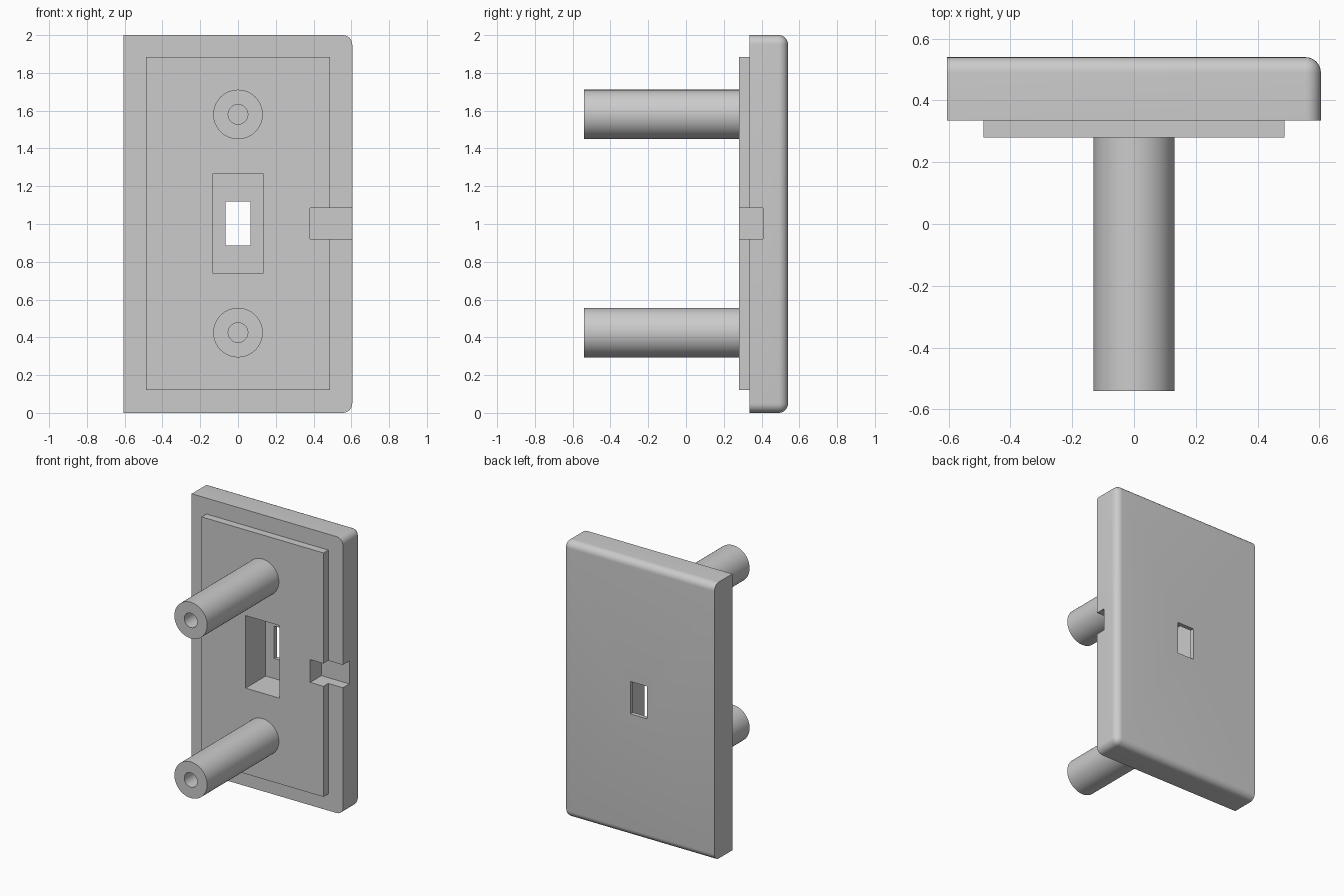
import bpy, bmesh
from mathutils import Matrix, Vector

cube = bpy.data.objects.get("Cube")
if cube:
    bpy.data.objects.remove(cube, do_unlink=True)

grey = bpy.data.materials.new("light_grey")
grey.use_nodes = True
grey.diffuse_color = (0.6, 0.6, 0.6, 1)
bsdf = next(n for n in grey.node_tree.nodes if n.type == 'BSDF_PRINCIPLED')
bsdf.inputs["Base Color"].default_value = grey.diffuse_color


def add_object(name, bm):
    mesh = bpy.data.meshes.new(name)
    bmesh.ops.recalc_face_normals(bm, faces=bm.faces)
    bm.to_mesh(mesh)
    bm.free()
    mesh.materials.append(grey)
    obj = bpy.data.objects.new(name, mesh)
    bpy.context.collection.objects.link(obj)
    return obj


def box_mesh(lo, hi):
    bm = bmesh.new()
    lo, hi = Vector(lo), Vector(hi)
    bmesh.ops.create_cube(bm, size=1, matrix=Matrix.Translation((lo + hi) / 2)
                          @ Matrix.Diagonal((*(hi - lo), 1)))
    return bm


def box(name, lo, hi):
    return add_object(name, box_mesh(lo, hi))


def rod(name, radius, y0, y1, z, segments=64):
    bm = bmesh.new()
    bmesh.ops.create_cone(bm, cap_ends=True, segments=segments,
                          radius1=radius, radius2=radius, depth=y1 - y0,
                          matrix=Matrix.Translation((0, (y0 + y1) / 2, z))
                          @ Matrix.Rotation(1.5707963, 4, 'X'))
    return add_object(name, bm)


def activate(obj):
    bpy.ops.object.select_all(action='DESELECT')
    obj.select_set(True)
    bpy.context.view_layer.objects.active = obj


def combine(target, tool, operation):
    activate(target)
    mod = target.modifiers.new("bool", 'BOOLEAN')
    mod.operation, mod.solver, mod.object = operation, 'EXACT', tool
    bpy.ops.object.modifier_apply(modifier=mod.name)
    bpy.data.objects.remove(tool, do_unlink=True)


def smooth(obj):
    activate(obj)
    bpy.ops.object.shade_smooth_by_angle(angle=0.5)


# Cover plate: rounded round the back and the left corners, square on the right side
bm = box_mesh((-0.605, 0.335, 0), (0.605, 0.54, 2))


def is_rounded(edge):
    mid = (edge.verts[0].co + edge.verts[1].co) / 2
    on_back, on_left = mid.y > 0.53, mid.x > 0.6
    on_end = abs(mid.z - 1) > 0.99
    return (on_back + on_left + on_end) == 2 and (on_back or on_left) \
        and mid.y > 0.34


bmesh.ops.bevel(bm, geom=[e for e in bm.edges if is_rounded(e)], offset=0.05,
                segments=8, profile=0.5, affect='EDGES', clamp_overlap=True)
plate = add_object("cover_plate", bm)

# Raised panel on the front
combine(plate, box("raised_panel", (-0.488, 0.28, 0.12), (0.488, 0.36, 1.885)), 'UNION')

# Pocket, through window and side notch
combine(plate, box("pocket", (-0.135, 0.2, 0.74), (0.135, 0.51, 1.265)), 'DIFFERENCE')
combine(plate, box("window", (-0.067, 0.2, 0.885), (0.067, 0.7, 1.12)), 'DIFFERENCE')
combine(plate, box("notch", (0.382, 0.2, 0.92), (0.7, 0.408, 1.085)), 'DIFFERENCE')
smooth(plate)

# Hollow mounting posts
for name, z in (("lower_post", 0.425), ("upper_post", 1.58)):
    post = rod(name, 0.131, -0.54, 0.29, z)
    combine(post, rod("bore", 0.052, -0.7, 0.28, z, 48), 'DIFFERENCE')
    smooth(post)
